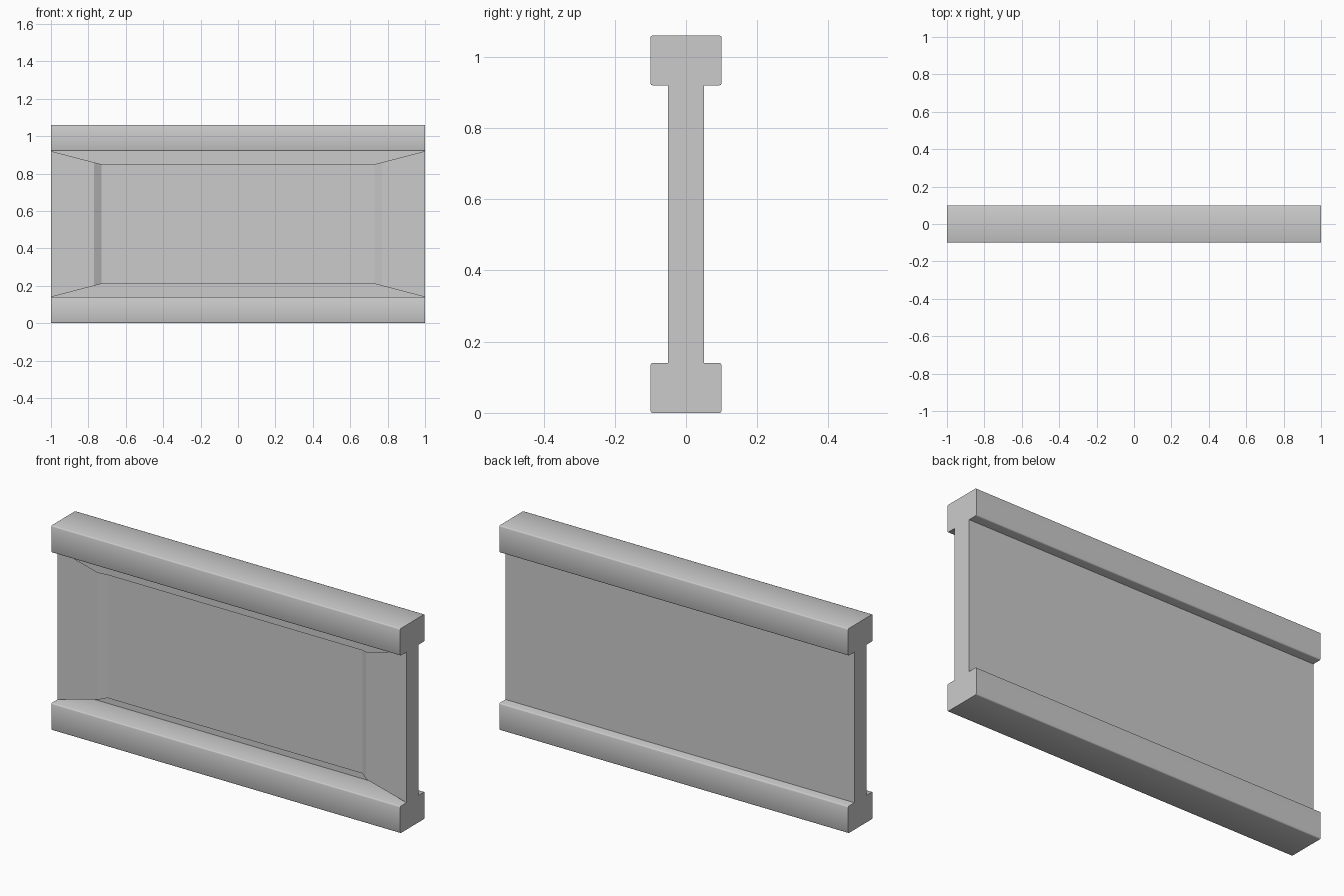
import bpy, bmesh
from mathutils import Vector

if "Cube" in bpy.data.objects:
    bpy.data.objects.remove(bpy.data.objects["Cube"])

LENGTH, HEIGHT = 2.0, 1.06
RAIL_H, RAIL_D, WEB_D = 0.14, 0.20, 0.10


def box(size, z):
    """Box centred on x and y, with its middle at height z."""
    bm = bmesh.new()
    bmesh.ops.create_cube(bm, size=1)
    bmesh.ops.scale(bm, vec=size, verts=bm.verts)
    bmesh.ops.translate(bm, vec=(0, 0, z), verts=bm.verts)
    return bm


def finish(bm, name):
    mesh = bpy.data.meshes.new(name)
    bmesh.ops.recalc_face_normals(bm, faces=bm.faces)
    bm.to_mesh(mesh)
    bm.free()
    obj = bpy.data.objects.new(name, mesh)
    bpy.context.collection.objects.link(obj)
    return obj


def rail(name, z):
    """Long rail with small rounded lengthwise edges and flat ends."""
    bm = box((LENGTH, RAIL_D, RAIL_H), z)
    long_edges = [e for e in bm.edges
                  if abs(e.verts[0].co.x - e.verts[1].co.x) > 1]
    bmesh.ops.bevel(bm, geom=long_edges, offset=0.006, segments=2,
                    profile=0.5, affect='EDGES')
    obj = finish(bm, name)
    bpy.ops.object.select_all(action='DESELECT')
    obj.select_set(True)
    bpy.context.view_layer.objects.active = obj
    bpy.ops.object.shade_smooth_by_angle(angle=0.9)


def inset_to(bm, face, half_x, half_z, y):
    """Inset a front face to a centred rectangle at depth y."""
    mid = HEIGHT / 2
    bmesh.ops.inset_region(bm, faces=[face], thickness=0.02)
    for v in face.verts:
        sx = 1 if v.co.x > 0 else -1
        sz = 1 if v.co.z > mid else -1
        v.co = Vector((sx * half_x, y, mid + sz * half_z))


# Bottom and top rails
rail("bottom_rail", RAIL_H / 2)
rail("top_rail", HEIGHT - RAIL_H / 2)

# Wall panel with a bevelled recess on the front only
bm = box((LENGTH, WEB_D, HEIGHT - 2 * RAIL_H), HEIGHT / 2)
bm.normal_update()
caps = [f for f in bm.faces if abs(f.normal.z) > 0.9]
bmesh.ops.delete(bm, geom=caps, context='FACES_ONLY')
front = next(f for f in bm.faces if f.normal.y < -0.9)
inset_to(bm, front, 0.77, 0.33, -WEB_D / 2)
inset_to(bm, front, 0.73, 0.32, -WEB_D / 2 + 0.025)
finish(bm, "wall_panel")
